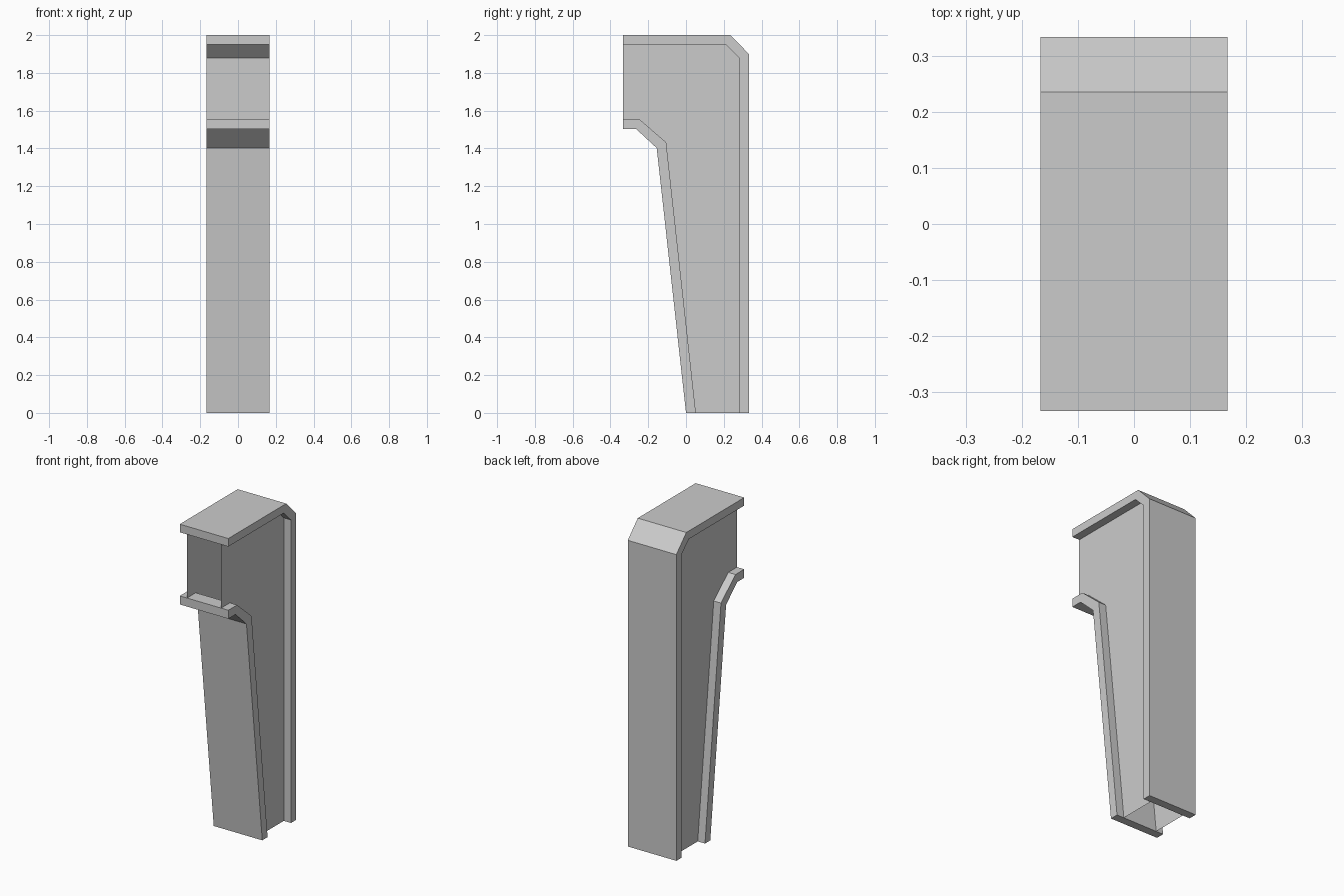
import bpy, bmesh

if "Cube" in bpy.data.objects:
    bpy.data.objects.remove(bpy.data.objects["Cube"])

HALF = 1 / 6      # half width of the flanges
WEB = 0.117       # half spacing of the side webs

# (y, z) profiles: outer and inner lines of each flange
back_outer = [(-0.333, 2.0), (0.235, 2.0), (0.333, 1.9), (0.333, 0)]
back_inner = [(-0.333, 1.95), (0.21, 1.95), (0.282, 1.88), (0.282, 0)]
front_outer = [(-0.333, 1.502), (-0.263, 1.502), (-0.155, 1.402), (0, 0)]
front_inner = [(-0.333, 1.555), (-0.247, 1.555), (-0.105, 1.432), (0.052, 0)]


def finish(name, bm, recalc=True):
    if recalc:
        bmesh.ops.recalc_face_normals(bm, faces=bm.faces)
    mesh = bpy.data.meshes.new(name)
    bm.to_mesh(mesh)
    bm.free()
    obj = bpy.data.objects.new(name, mesh)
    bpy.context.collection.objects.link(obj)


def flange(name, outer, inner):
    """Bent plate: sweep a rectangular section along the profile."""
    bm = bmesh.new()
    rings = []
    for (yo, zo), (yi, zi) in zip(outer, inner):
        corners = [(-HALF, yo, zo), (HALF, yo, zo), (HALF, yi, zi), (-HALF, yi, zi)]
        rings.append([bm.verts.new(c) for c in corners])
    for a, b in zip(rings, rings[1:]):
        for i in range(4):
            j = (i + 1) % 4
            bm.faces.new((a[i], a[j], b[j], b[i]))
    bm.faces.new(rings[0])
    bm.faces.new(rings[-1])
    finish(name, bm)


# Bent plates running along the top/back and the bracket/front
flange("back_flange", back_outer, back_inner)
flange("front_flange", front_outer, front_inner)

# Thin side webs, leaving the column hollow and open at both ends
outline = front_inner + back_inner[::-1]
for name, side in (("left_web", -1), ("right_web", 1)):
    bm = bmesh.new()
    face = bm.faces.new([bm.verts.new((side * WEB, y, z)) for y, z in outline])
    face.normal_update()
    if face.normal.x * side < 0:
        face.normal_flip()
    finish(name, bm, recalc=False)
